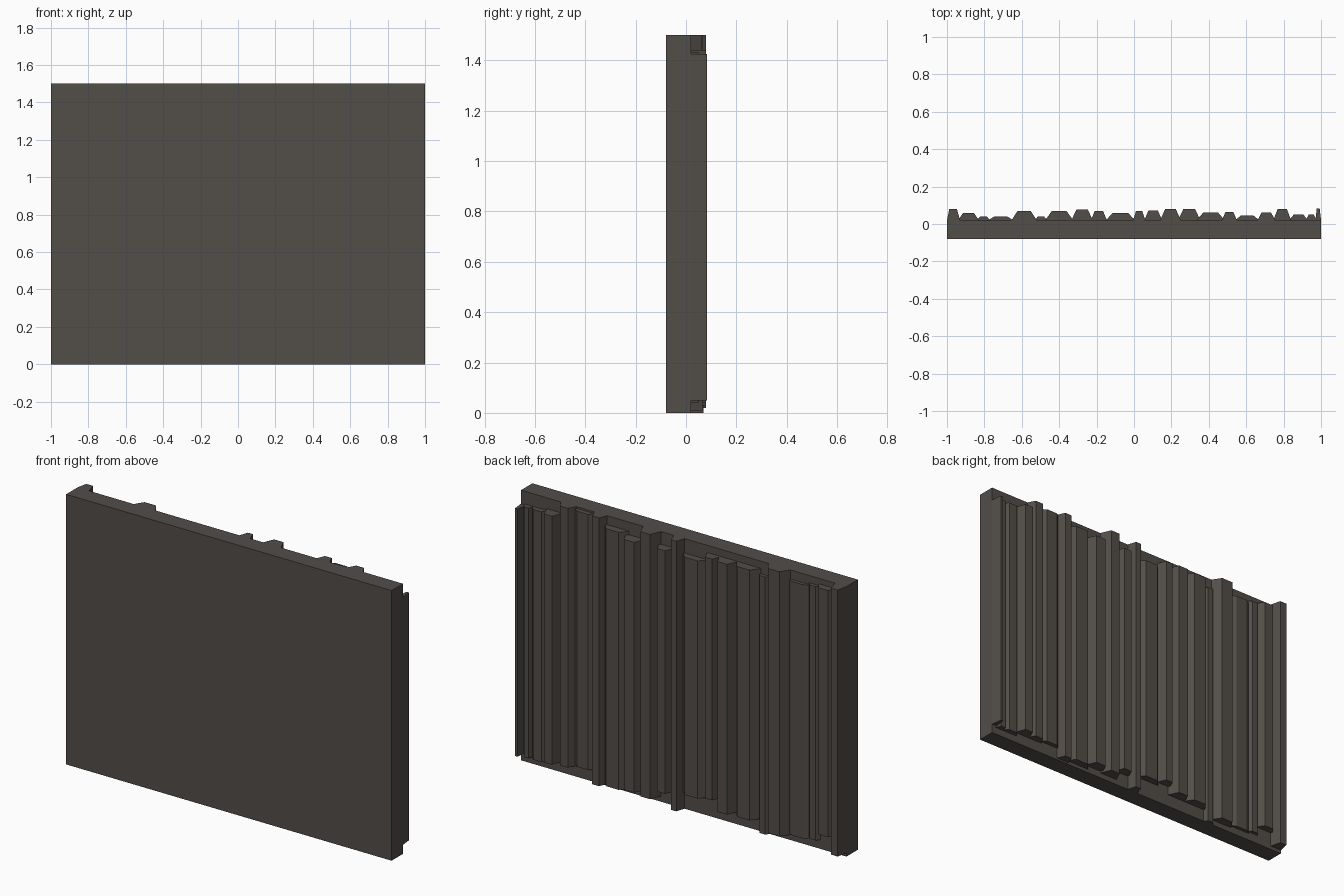
import bpy

mat = bpy.data.materials.new("dark_panel")
mat.diffuse_color = (0.085, 0.075, 0.066, 1)


def prism(name, outline, z0, z1):
    """Extrude a counter-clockwise xy outline from z0 to z1."""
    n = len(outline)
    verts = [(x, y, z) for z in (z0, z1) for x, y in outline]
    faces = [tuple(reversed(range(n))), tuple(range(n, 2 * n))]
    faces += [(i, (i + 1) % n, n + (i + 1) % n, n + i) for i in range(n)]
    me = bpy.data.meshes.new(name)
    me.from_pydata(verts, [], faces)
    me.materials.append(mat)
    ob = bpy.data.objects.new(name, me)
    bpy.context.collection.objects.link(ob)
    return ob


# Flat backing slab
BACK = 0.02
prism("slab", [(-1, -0.08), (1, -0.08), (1, BACK), (-1, BACK)], 0, 1.5)

# Split-rib texture: left edge, right edge, crest depth, bottom, top
ribs = [
    (-1.0, -.93, .08, .02, 1.5), (-.94, -.83, .06, .10, 1.47),
    (-.84, -.77, .04, .05, 1.46), (-.78, -.645, .04, .04, 1.45),
    (-.655, -.52, .07, .03, 1.5), (-.53, -.465, .04, 0, 1.43),
    (-.475, -.325, .07, .07, 1.46), (-.335, -.22, .078, .07, 1.46),
    (-.23, -.145, .07, .12, 1.46), (-.15, .005, .06, .10, 1.42),
    (-.005, .06, .07, 0, 1.5), (.055, .15, .073, .08, 1.43),
    (.14, .25, .08, .03, 1.5), (.235, .355, .08, .04, 1.43),
    (.335, .485, .062, .02, 1.45), (.47, .55, .065, .01, 1.5),
    (.54, .67, .045, .07, 1.49), (.66, .755, .062, .06, 1.5),
    (.745, .84, .08, .06, 1.44), (.83, .93, .05, .04, 1.43),
    (.92, .975, .05, .04, 1.43), (.97, 1.0, .083, .05, 1.425),
]
for i, (a, b, y, z0, z1) in enumerate(ribs, 1):
    s = 0.24 * (b - a)
    # the first and last ribs are clipped at the slab edges
    sl = 0.012 if i == 1 else s
    prism(f"rib_{i:02d}", [(a, BACK), (b, BACK), (b - s, y), (a + sl, y)], z0, z1)
